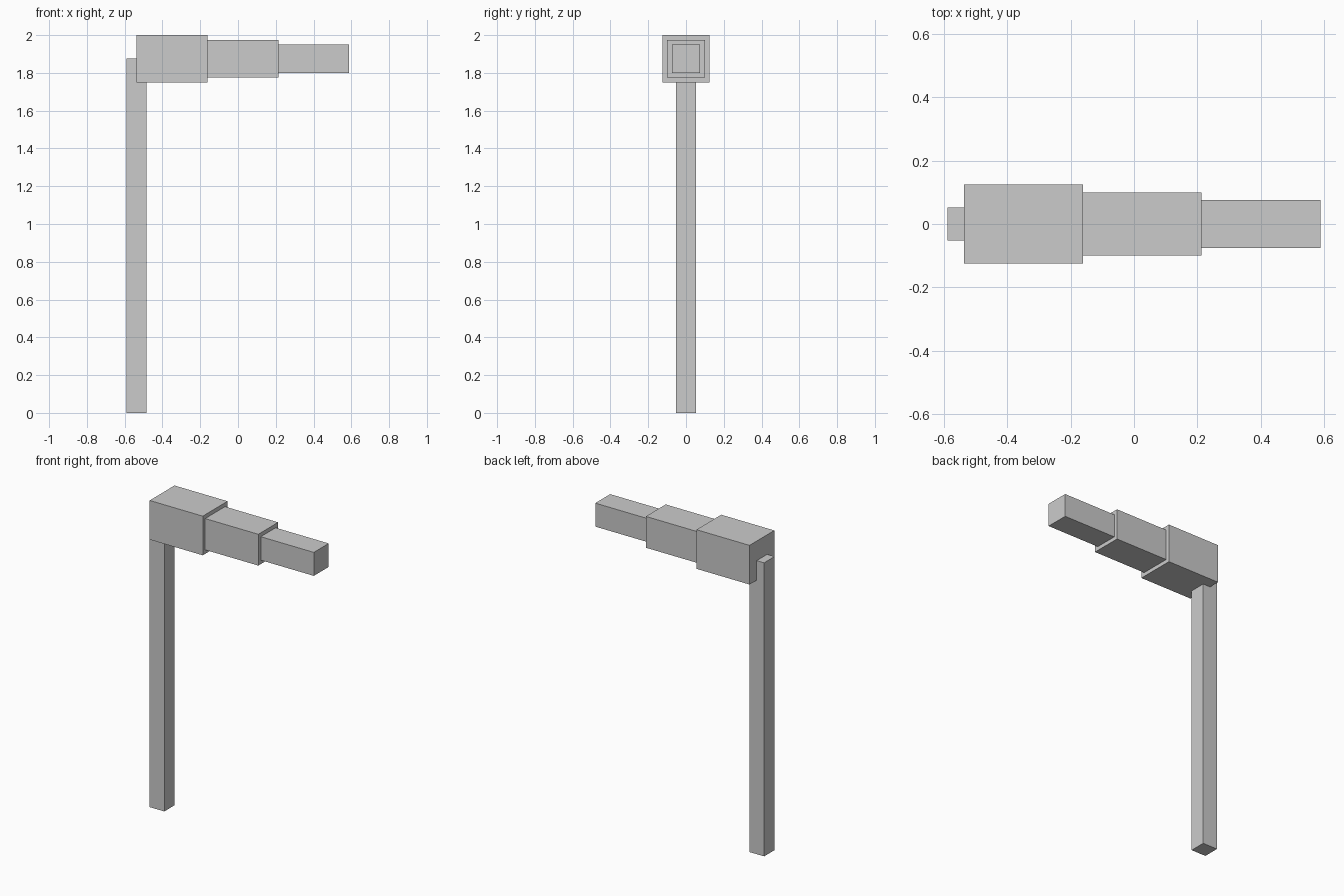
import bpy

cube = bpy.data.objects.get("Cube")
if cube:
    bpy.data.objects.remove(cube, do_unlink=True)

GREY = (0.6, 0.6, 0.6, 1.0)
grey = bpy.data.materials.new("light_grey")
grey.use_nodes = True
grey.diffuse_color = GREY
grey.node_tree.nodes["Principled BSDF"].inputs["Base Color"].default_value = GREY


def box(name, center, size):
    bpy.ops.mesh.primitive_cube_add(size=1, location=center)
    obj = bpy.context.object
    obj.name = name
    obj.scale = size
    bpy.ops.object.transform_apply(location=False, rotation=False, scale=True)
    obj.data.materials.append(grey)
    return obj


# Upright post, its top centred on the back face of the arm
ARM_START, ARM_HEIGHT = -0.5365, 1.875
POST = 0.105
box("post", (ARM_START, 0, ARM_HEIGHT / 2), (POST, POST, ARM_HEIGHT))

# Stepped arm: three square sections, each narrower than the last
SECTION = 0.375
for i, (name, width) in enumerate((("arm_base", 0.25), ("arm_middle", 0.2), ("arm_tip", 0.15))):
    x = ARM_START + SECTION * (i + 0.5)
    box(name, (x, 0, ARM_HEIGHT), (SECTION, width, width))
